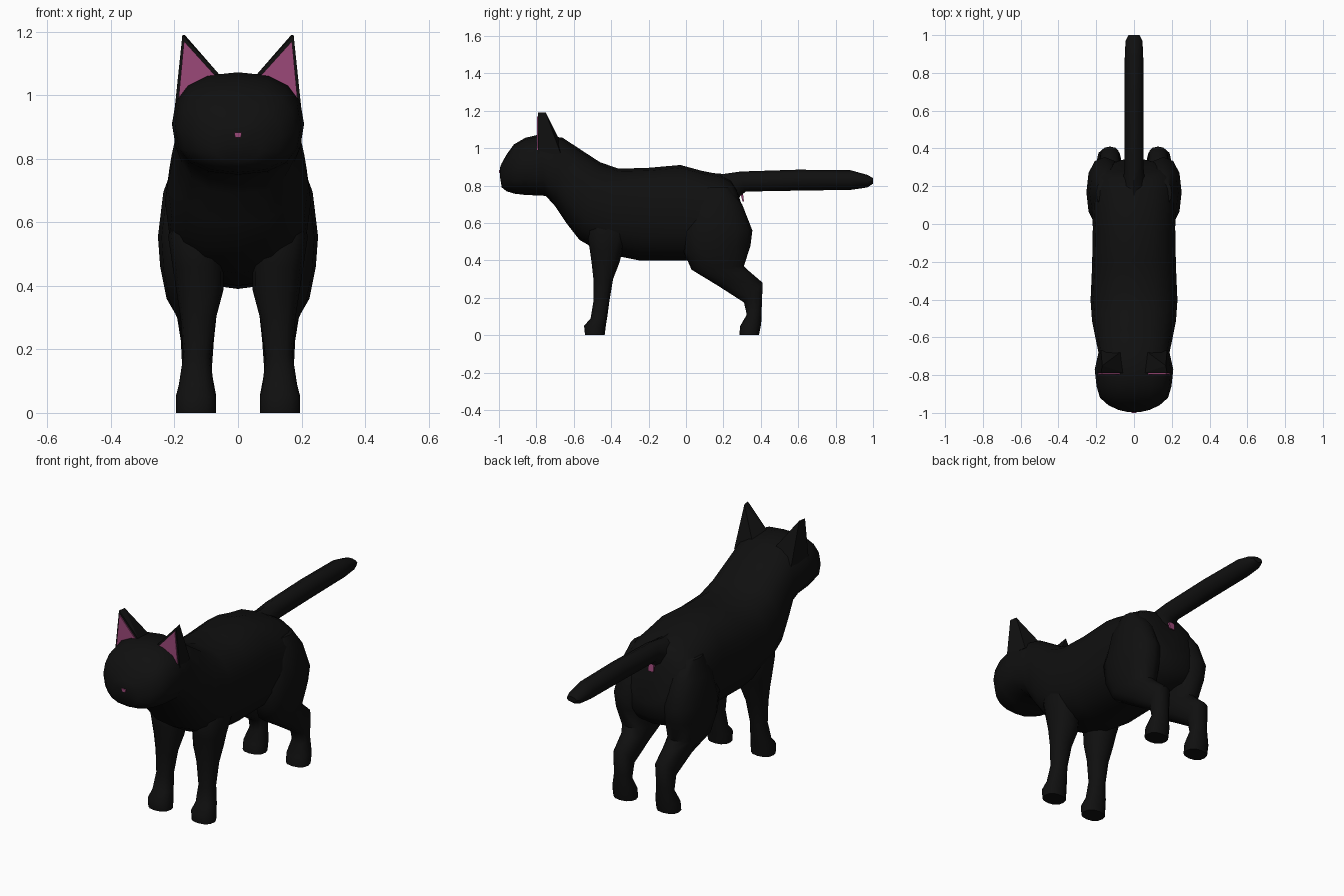
import bpy
import bmesh
from math import sin, cos, tau, radians, copysign

cube = bpy.data.objects.get("Cube")
if cube:
    bpy.data.objects.remove(cube, do_unlink=True)


def make_material(name, colour):
    mat = bpy.data.materials.new(name)
    mat.use_nodes = True
    rgba = (*colour, 1)
    mat.diffuse_color = rgba
    shader = mat.node_tree.nodes["Principled BSDF"]
    shader.inputs["Base Color"].default_value = rgba
    shader.inputs["Roughness"].default_value = 0.8
    return mat


black_fur = make_material("black fur", (.005, .005, .005))
pink_skin = make_material("pink skin", (.33, .065, .19))


def finish(name, bm, material, mirrored, smooth_angle):
    """Turn a bmesh into a finished, optionally mirrored object."""
    bmesh.ops.recalc_face_normals(bm, faces=bm.faces[:])
    mesh = bpy.data.meshes.new(name)
    bm.to_mesh(mesh)
    bm.free()
    mesh.materials.append(material)
    obj = bpy.data.objects.new(name, mesh)
    bpy.context.collection.objects.link(obj)
    if smooth_angle:
        bpy.ops.object.select_all(action="DESELECT")
        obj.select_set(True)
        bpy.context.view_layer.objects.active = obj
        bpy.ops.object.shade_smooth_by_angle(angle=radians(smooth_angle))
    if mirrored:
        obj.modifiers.new("Mirror", "MIRROR").use_mirror_merge = False
    return obj


def rounded(value, power):
    return copysign(abs(value) ** (2 / power), value)


def loft(name, rings, sides=12, power=2.3, mirrored=False, smooth_angle=55):
    """Skin rounded rings; each spans two side-profile points (y, z)
    and has a left-right centre and half width."""
    bm = bmesh.new()
    loops = []
    for (y1, z1), (y2, z2), centre, half in rings:
        loop = []
        for i in range(sides):
            angle = tau * i / sides
            across = rounded(sin(angle), power)
            along = (1 - rounded(cos(angle), power)) / 2
            loop.append(bm.verts.new((centre + half * across,
                                      y1 + (y2 - y1) * along,
                                      z1 + (z2 - z1) * along)))
        loops.append(loop)
    for a, b in zip(loops, loops[1:]):
        for i in range(sides):
            j = (i + 1) % sides
            bm.faces.new((a[i], a[j], b[j], b[i]))
    bm.faces.new(loops[0])
    bm.faces.new(loops[-1])
    return finish(name, bm, black_fur, mirrored, smooth_angle)


def hull(name, points, material, mirrored=False):
    """Flat-faced solid wrapped around a few points."""
    bm = bmesh.new()
    for p in points:
        bm.verts.new(p)
    bmesh.ops.convex_hull(bm, input=bm.verts[:])
    return finish(name, bm, material, mirrored, 0)


def plate(name, outline, y, thickness, material, mirrored=False):
    """Thin upright plate from an (x, z) outline."""
    points = [(x, y + d, z) for x, z in outline for d in (0, thickness)]
    return hull(name, points, material, mirrored)


# Head, neck and torso in one skin: top point, bottom point, centre, half width
loft("head_and_body", [
    ((-.995, .895), (-.995, .85), 0, .035),
    ((-.985, .92), (-.985, .79), 0, .08),
    ((-.96, .965), (-.96, .77), 0, .135),
    ((-.92, 1.02), (-.92, .757), 0, .18),
    ((-.86, 1.055), (-.86, .75), 0, .198),
    ((-.79, 1.072), (-.75, .745), 0, .208),
    ((-.66, 1.056), (-.70, .69), 0, .188),
    ((-.56, .99), (-.64, .60), 0, .205),
    ((-.46, .925), (-.57, .51), 0, .222),
    ((-.36, .89), (-.45, .44), 0, .23),
    ((-.2, .895), (-.25, .40), 0, .222),
    ((-.03, .91), (0, .40), 0, .218),
    ((.08, .88), (.1, .39), 0, .225),
    ((.18, .86), (.2, .39), 0, .225),
    ((.24, .83), (.29, .42), 0, .21),
    ((.27, .78), (.33, .47), 0, .17),
    ((.29, .72), (.345, .55), 0, .09),
], sides=16, power=2.5)

# Front legs: front point, back point, centre, half width
loft("front_leg", [
    ((-.46, .68), (-.34, .66), .14, .05),
    ((-.53, .56), (-.3, .55), .135, .085),
    ((-.515, .46), (-.34, .45), .125, .08),
    ((-.505, .39), (-.355, .39), .12, .075),
    ((-.495, .3), (-.39, .3), .125, .056),
    ((-.495, .18), (-.41, .18), .129, .043),
    ((-.51, .09), (-.422, .09), .132, .054),
    ((-.545, .05), (-.428, .055), .132, .063),
    ((-.54, 0), (-.435, 0), .132, .063),
], mirrored=True)

# Hind legs with the rounded thigh and backward hock
loft("hind_leg", [
    ((.1, .79), (.23, .79), .15, .05),
    ((.03, .69), (.3, .70), .15, .085),
    ((-.02, .55), (.355, .56), .155, .097),
    ((-.01, .44), (.345, .48), .15, .095),
    ((.03, .35), (.31, .37), .14, .085),
    ((.17, .265), (.34, .34), .13, .062),
    ((.31, .175), (.41, .28), .128, .052),
    ((.325, .11), (.405, .15), .129, .046),
    ((.29, .05), (.402, .06), .132, .063),
    ((.285, 0), (.39, 0), .132, .063),
], mirrored=True)

# Straight tail, flared where it leaves the rump
loft("tail", [
    ((.13, .868), (.26, .68), 0, .07),
    ((.2, .862), (.29, .745), 0, .056),
    ((.29, .875), (.32, .768), 0, .05),
    ((.6, .885), (.6, .773), 0, .05),
    ((.88, .882), (.88, .777), 0, .049),
    ((.97, .857), (.97, .79), 0, .045),
    ((1, .84), (1, .81), 0, .03),
], sides=8, power=2, smooth_angle=50)

# Pointed ears: upright front, sloping back
hull("ear", [
    (.05, -.79, 1.055), (.198, -.79, .97), (.175, -.79, 1.19),
    (.168, -.75, 1.19), (.06, -.67, 1.03), (.175, -.67, .97),
], black_fur, mirrored=True)
plate("inner_ear", [(.066, 1.055), (.187, .99), (.17, 1.17)],
      -.796, .008, pink_skin, mirrored=True)

# Nose and the small patch under the tail
plate("nose", [(-.012, .882), (.012, .882), (.009, .866), (-.009, .866)],
      -1, .008, pink_skin)
hull("under_tail_patch", [
    (x, y, z) for x in (-.016, .016)
    for y, z in ((.293, .75), (.305, .755), (.302, .715), (.31, .715))
], pink_skin)
